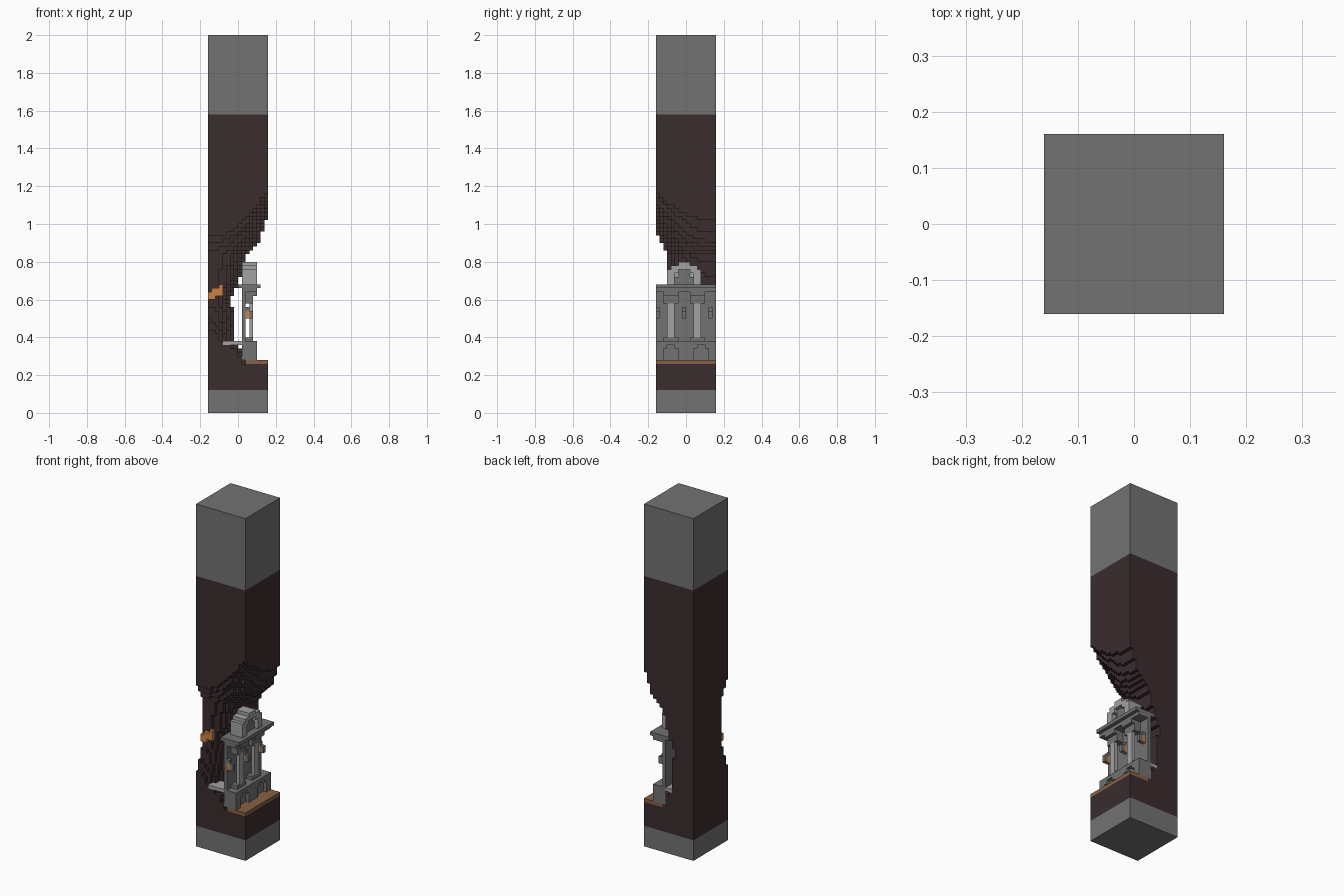
import bpy
import bmesh
from mathutils import Vector

if "Cube" in bpy.data.objects:
    bpy.data.objects.remove(bpy.data.objects["Cube"])

UNIT, WIDTH, HEIGHT = 0.02, 16, 100
grid = {}          # block position -> part name


def material(name, rgb):
    mat = bpy.data.materials.new(name)
    mat.use_nodes = True
    mat.diffuse_color = (*rgb, 1)
    mat.node_tree.nodes["Principled BSDF"].inputs["Base Color"].default_value = (*rgb, 1)
    return mat


GREY = material("grey stone", (0.17, 0.17, 0.17))
LIGHT = material("light stone", (0.36, 0.36, 0.36))
DARK = material("dark rock", (0.043, 0.026, 0.027))
BROWN = material("brown floor", (0.24, 0.12, 0.06))
ORANGE = material("glowing orange", (0.58, 0.22, 0.06))


def fill(part, xs, ys, zs, only_empty=False):
    """Fill a box of blocks; a part of None carves it out."""
    for x in range(*xs):
        for y in range(*ys):
            for z in range(*zs):
                if part is None:
                    grid.pop((x, y, z), None)
                elif not (only_empty and (x, y, z) in grid):
                    grid[x, y, z] = part


def lookup(profile, z):
    """Straight-line reading of a (height, reach) profile."""
    for (z0, r0), (z1, r1) in zip(profile, profile[1:]):
        if z0 <= z <= z1:
            return r0 + (r1 - r0) * (z - z0) / (z1 - z0)
    return profile[-1][1]


# Rock pillar, eroded into a rounded hollow at one corner
reach_x = [(13, 10), (17, 9), (18, 7), (27, 7), (29, 6), (32, 7), (34, 8), (38, 9),
           (41, 10), (43, 12), (46, 14), (49, 15), (52, 16), (60, 20.5)]
reach_y = [(13, 30), (17, 24), (18, 17), (20, 16.5), (23, 15), (28, 13.5), (30, 13),
           (42, 13), (45, 14.5), (48, 16.2), (60, 23)]
all_way = (0, WIDTH)
fill("lower_stone", all_way, all_way, (0, 6))
fill("rock_pillar", all_way, all_way, (6, 79))
fill("upper_stone", all_way, all_way, (79, HEIGHT))
for z in range(13, 61):
    a, b = lookup(reach_x, z + 0.4), lookup(reach_y, z + 0.4)
    for x in range(WIDTH):
        for y in range(WIDTH):
            if ((x + 0.5) / a) ** 2.5 + ((WIDTH - y - 0.5) / b) ** 2.5 > 1:
                fill(None, (x, x + 1), (y, y + 1), (z, z + 1))

# Orange vein running diagonally over the hollow
for i in range(4):
    fill("orange_vein", (max(0, 2 * i - 3), min(4, 2 * i + 2)), (2, 3), (30 + i, 31 + i))

# Floor slab and the pale landing behind the facade
fill("floor_slab", (10, 16), all_way, (13, 14))
fill("rear_landing", (4, 9), all_way, (18, 19), only_empty=True)

# Facade: base with niches, rear wall and entablature
fill("facade", (9, 13), all_way, (14, 19))
fill("facade", (9, 10), all_way, (19, 32))
for y in (2, 10):
    fill(None, (12, 13), (y, y + 4), (14, 17))
    fill(None, (12, 13), (y + 1, y + 3), (17, 18))
fill("facade", (9, 13), all_way, (32, 33))
fill("facade", (8, 14), all_way, (33, 34))

# Two columns with plinths and capitals
for y in (3, 10):
    fill("facade", (10, 12), (y - 1, y + 3), (19, 20))
    fill("columns", (11, 12), (y, y + 2), (20, 30))
    fill("facade", (10, 12), (y - 1, y + 3), (29, 31))
    fill("facade", (10, 13), (y - 1, y + 3), (31, 32))

# Wall lanterns with stone hoods
for y in (0, 7, 14):
    fill("lanterns", (10, 11), (y, y + 1), (25, 27))
    fill("facade", (11, 12), (y, y + 1), (25, 27))
    fill("facade", (10, 11), (y, y + 1), (27, 28))

# Stepped arch on top, with a recessed centre
for y0, y1, z0, z1 in ((3, 12, 34, 38), (4, 11, 38, 39), (6, 9, 39, 40)):
    fill("arch", (9, 13), (y0, y1), (z0, z1))
fill(None, (11, 13), (5, 10), (34, 37))
fill(None, (11, 13), (6, 9), (37, 38))
fill("facade", (10, 12), (5, 10), (34, 36))
fill("facade", (10, 12), (6, 9), (36, 38))

# Corner loop of each block side, by outward direction
SIDES = []
for axis in range(3):
    for sign in (0, 1):
        u, v = (axis + 1) % 3, (axis + 2) % 3
        loop = []
        for du, dv in ((0, 0), (1, 0), (1, 1), (0, 1)):
            corner = [0, 0, 0]
            corner[axis], corner[u], corner[v] = sign, du, dv
            loop.append(tuple(corner))
        step = [0, 0, 0]
        step[axis] = 2 * sign - 1
        SIDES.append((step, loop if sign else loop[::-1]))


def build(part, mat):
    """Skin the visible sides of a part's blocks and merge flat areas."""
    bm = bmesh.new()
    verts = {}
    for cell, name in grid.items():
        if name != part:
            continue
        for step, loop in SIDES:
            if tuple(c + s for c, s in zip(cell, step)) in grid:
                continue
            face = []
            for corner in loop:
                key = tuple(c + k for c, k in zip(cell, corner))
                if key not in verts:
                    centre = Vector((WIDTH / 2, WIDTH / 2, 0))
                    verts[key] = bm.verts.new((Vector(key) - centre) * UNIT)
                face.append(verts[key])
            bm.faces.new(face)
    bmesh.ops.dissolve_limit(bm, angle_limit=0.01, verts=bm.verts[:], edges=bm.edges[:])
    mesh = bpy.data.meshes.new(part)
    bm.to_mesh(mesh)
    bm.free()
    mesh.materials.append(mat)
    bpy.context.collection.objects.link(bpy.data.objects.new(part, mesh))


for part, mat in (("lower_stone", GREY), ("upper_stone", GREY), ("rock_pillar", DARK),
                  ("floor_slab", BROWN), ("rear_landing", LIGHT), ("orange_vein", ORANGE),
                  ("facade", GREY), ("columns", LIGHT), ("lanterns", ORANGE), ("arch", LIGHT)):
    build(part, mat)
